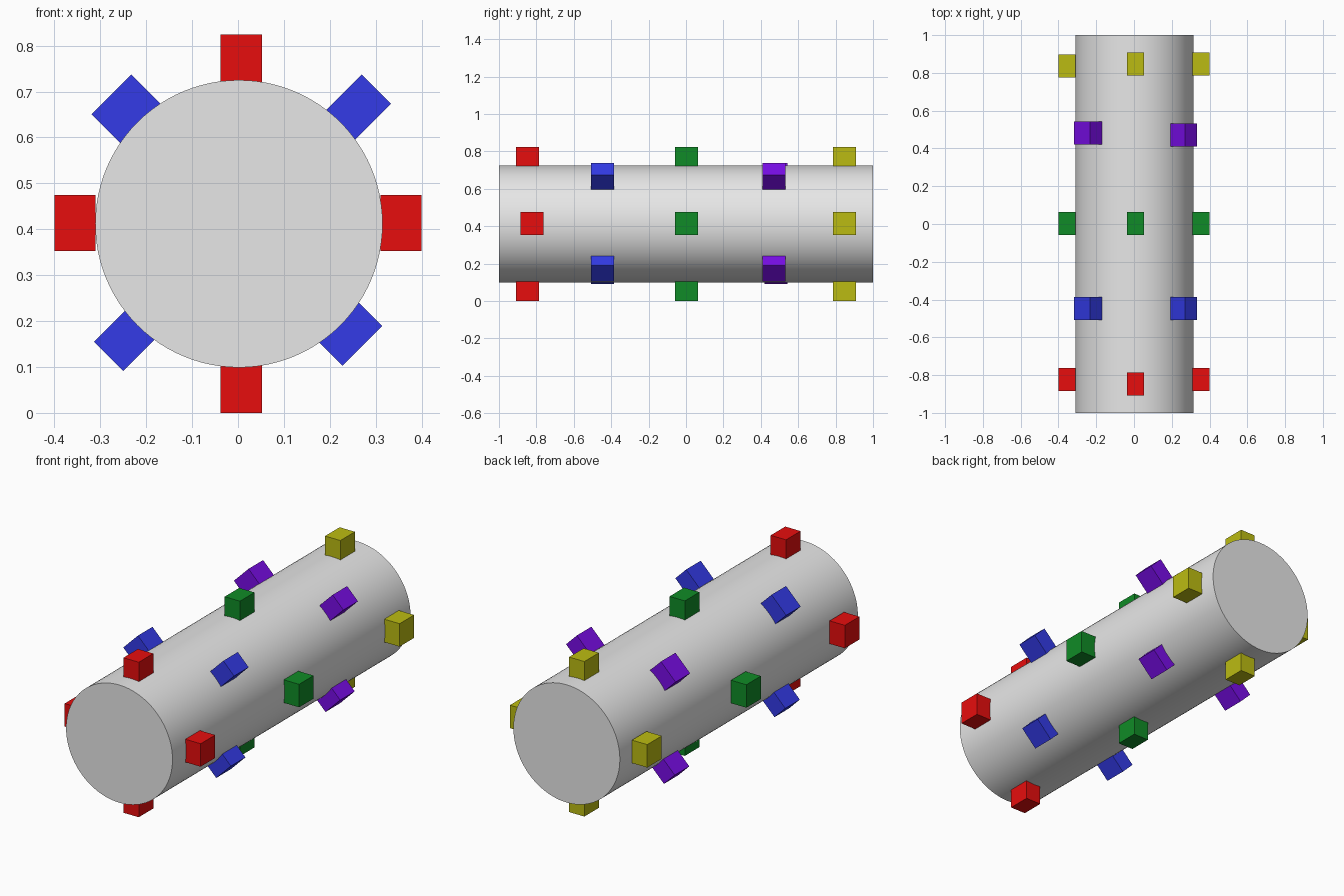
import bpy
import math

cube = bpy.data.objects.get("Cube")
if cube:
    bpy.data.objects.remove(cube, do_unlink=True)


def material(name, rgb):
    mat = bpy.data.materials.new(name)
    mat.use_nodes = True
    mat.diffuse_color = (*rgb, 1)
    mat.node_tree.nodes["Principled BSDF"].inputs["Base Color"].default_value = (*rgb, 1)
    return mat


grey = material("light grey", (0.8, 0.8, 0.8))
red = material("red", (0.8, 0.004, 0.004))
blue = material("blue", (0.033, 0.043, 0.8))
green = material("green", (0.005, 0.26, 0.02))
purple = material("purple", (0.19, 0.004, 0.8))
yellow = material("yellow", (0.5, 0.5, 0.006))

# Long round body lying along y
bpy.ops.mesh.primitive_cylinder_add(
    vertices=96, radius=0.313, depth=2,
    location=(0.002, 0, 0.412), rotation=(math.pi / 2, 0, 0))
body = bpy.context.object
body.name = "cylinder_body"
body.data.materials.append(grey)
bpy.ops.object.shade_smooth_by_angle(angle=math.radians(30))


def block(name, mat, x, y, z, turn):
    bpy.ops.mesh.primitive_cube_add(size=1, location=(x, y, z), rotation=(0, turn, 0))
    ob = bpy.context.object
    ob.name = name
    ob.scale = (0.09, 0.122, 0.122)
    ob.data.materials.append(mat)


# Block positions around the body: upright rings and turned rings
upright = {"top": (0.007, 0.763), "bottom": (0.007, 0.061),
           "left": (0.355, 0.414), "right": (-0.355, 0.414)}
diagonal = {"upper_left": (0.258, 0.662), "upper_right": (-0.244, 0.662),
            "lower_left": (0.239, 0.178), "lower_right": (-0.239, 0.166)}

# Ring colour, places, turn, y of the top and bottom or left blocks, y of the side or right blocks
rings = [("red", red, upright, 0, -0.847, -0.824),
         ("blue", blue, diagonal, math.pi / 4, -0.447, -0.447),
         ("green", green, upright, 0, 0.003, 0.003),
         ("purple", purple, diagonal, math.pi / 4, 0.471, 0.482),
         ("yellow", yellow, upright, 0, 0.847, 0.847)]

for colour, mat, places, turn, y_main, y_side in rings:
    for place, (x, z) in places.items():
        on_side = place in ("left", "right") or place.endswith("_right")
        y = y_side if on_side else y_main
        if colour == "yellow" and place == "right":
            y = 0.836
        block(f"{colour}_block_{place}", mat, x, y, z, turn)
